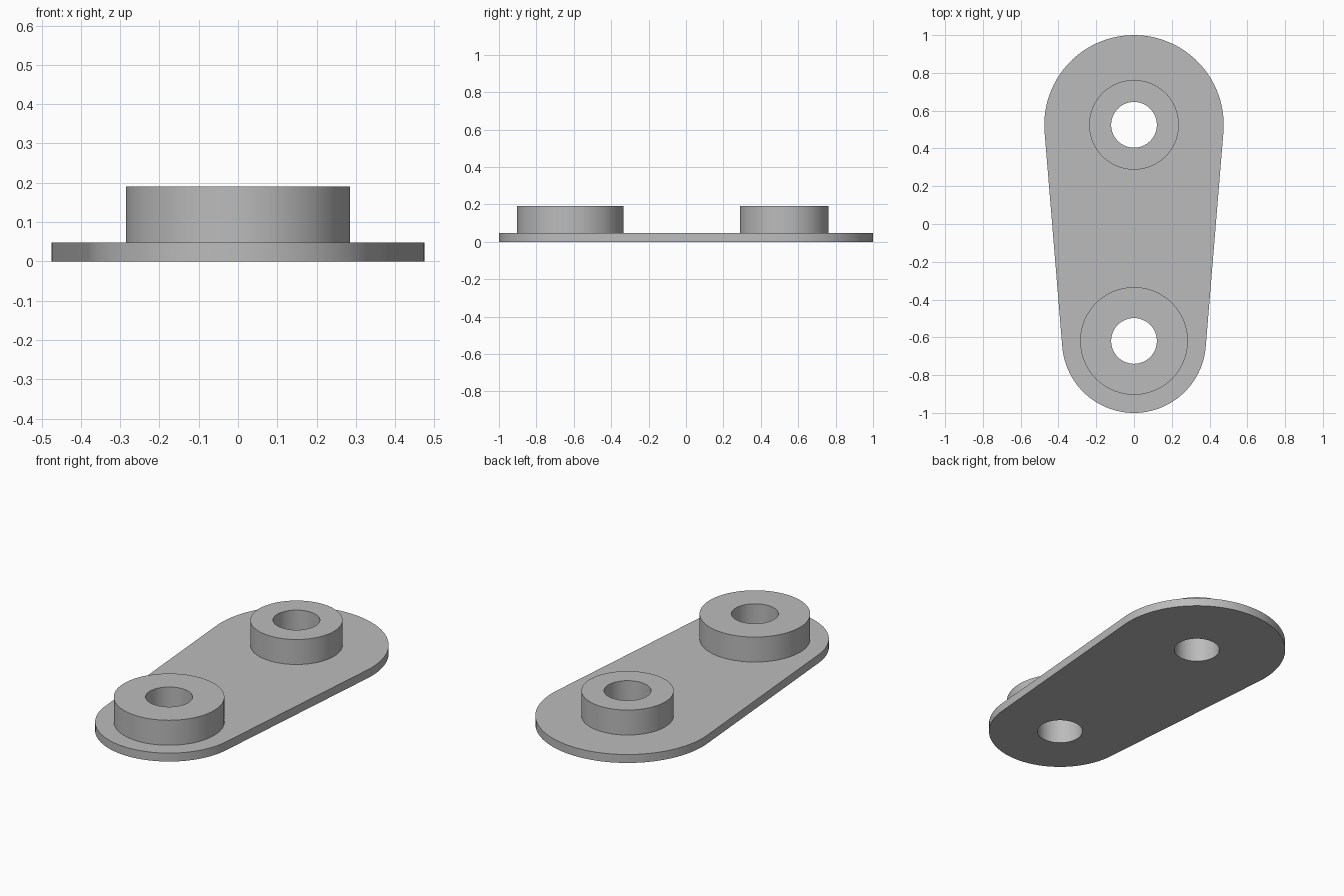
import bpy
import bmesh
from math import asin, cos, sin, pi, tau, radians

cube = bpy.data.objects.get("Cube")
if cube:
    bpy.data.objects.remove(cube)

SEGMENTS = 96
PLATE_TOP, BOSS_TOP = 0.048, 0.19
HOLE_R = 0.121
# Each end: centre y, plate end radius, boss radius
REAR = (0.525, 0.475, 0.2375)
FRONT = (-0.619, 0.381, 0.285)

grey = bpy.data.materials.new("plain grey")
grey.use_nodes = True
colour = (0.5, 0.5, 0.5, 1.0)
grey.diffuse_color = colour
grey.node_tree.nodes["Principled BSDF"].inputs["Base Color"].default_value = colour


def finish(bm, name):
    mesh = bpy.data.meshes.new(name)
    bm.to_mesh(mesh)
    bm.free()
    mesh.materials.append(grey)
    obj = bpy.data.objects.new(name, mesh)
    bpy.context.collection.objects.link(obj)
    bpy.ops.object.select_all(action="DESELECT")
    obj.select_set(True)
    bpy.context.view_layer.objects.active = obj
    bpy.ops.object.shade_smooth_by_angle(angle=radians(30))


def arc(cy, r, start, end, n):
    """Points along a counter-clockwise arc, both ends included."""
    angles = [start + (end - start) * i / n for i in range(n + 1)]
    return [(r * cos(a), cy + r * sin(a)) for a in angles]


def circle(cy, r):
    return arc(cy, r, 0, tau, SEGMENTS)[:-1]


def add_ring(bm, points, z):
    return [bm.verts.new((x, y, z)) for x, y in points]


def bridge(bm, lower, upper):
    n = len(lower)
    for i in range(n):
        j = (i + 1) % n
        bm.faces.new((lower[i], lower[j], upper[j], upper[i]))


def fill(bm, loops, direction):
    """Fill an outline with holes and face it up (1) or down (-1)."""
    edges = []
    for loop in loops:
        for a, b in zip(loop, loop[1:] + loop[:1]):
            edges.append(bm.edges.get((a, b)) or bm.edges.new((a, b)))
    result = bmesh.ops.triangle_fill(bm, edges=edges, use_beauty=True,
                                     normal=(0, 0, direction))
    for face in [g for g in result["geom"] if isinstance(g, bmesh.types.BMFace)]:
        face.normal_update()
        if face.normal.z * direction < 0:
            face.normal_flip()


# Tapered plate: two end arcs joined by their common tangents
tilt = asin((REAR[1] - FRONT[1]) / (REAR[0] - FRONT[0]))
outline = (arc(REAR[0], REAR[1], -tilt, pi + tilt, SEGMENTS // 2)
           + arc(FRONT[0], FRONT[1], pi + tilt, tau - tilt, SEGMENTS // 2))
bm = bmesh.new()
bottom = add_ring(bm, outline, 0)
top = add_ring(bm, outline, PLATE_TOP)
bridge(bm, bottom, top)
fill(bm, [bottom] + [add_ring(bm, circle(e[0], HOLE_R), 0) for e in (REAR, FRONT)], -1)
fill(bm, [top] + [add_ring(bm, circle(e[0], e[2]), PLATE_TOP) for e in (REAR, FRONT)], 1)
finish(bm, "base_plate")

# Round bosses, each with a bore running down through the plate
for name, (cy, _, boss_r) in (("rear_boss", REAR), ("front_boss", FRONT)):
    bm = bmesh.new()
    profile = [(boss_r, PLATE_TOP), (boss_r, BOSS_TOP), (HOLE_R, BOSS_TOP), (HOLE_R, 0)]
    rings = [add_ring(bm, circle(cy, r), z) for r, z in profile]
    for lower, upper in zip(rings, rings[1:]):
        bridge(bm, lower, upper)
    finish(bm, name)
